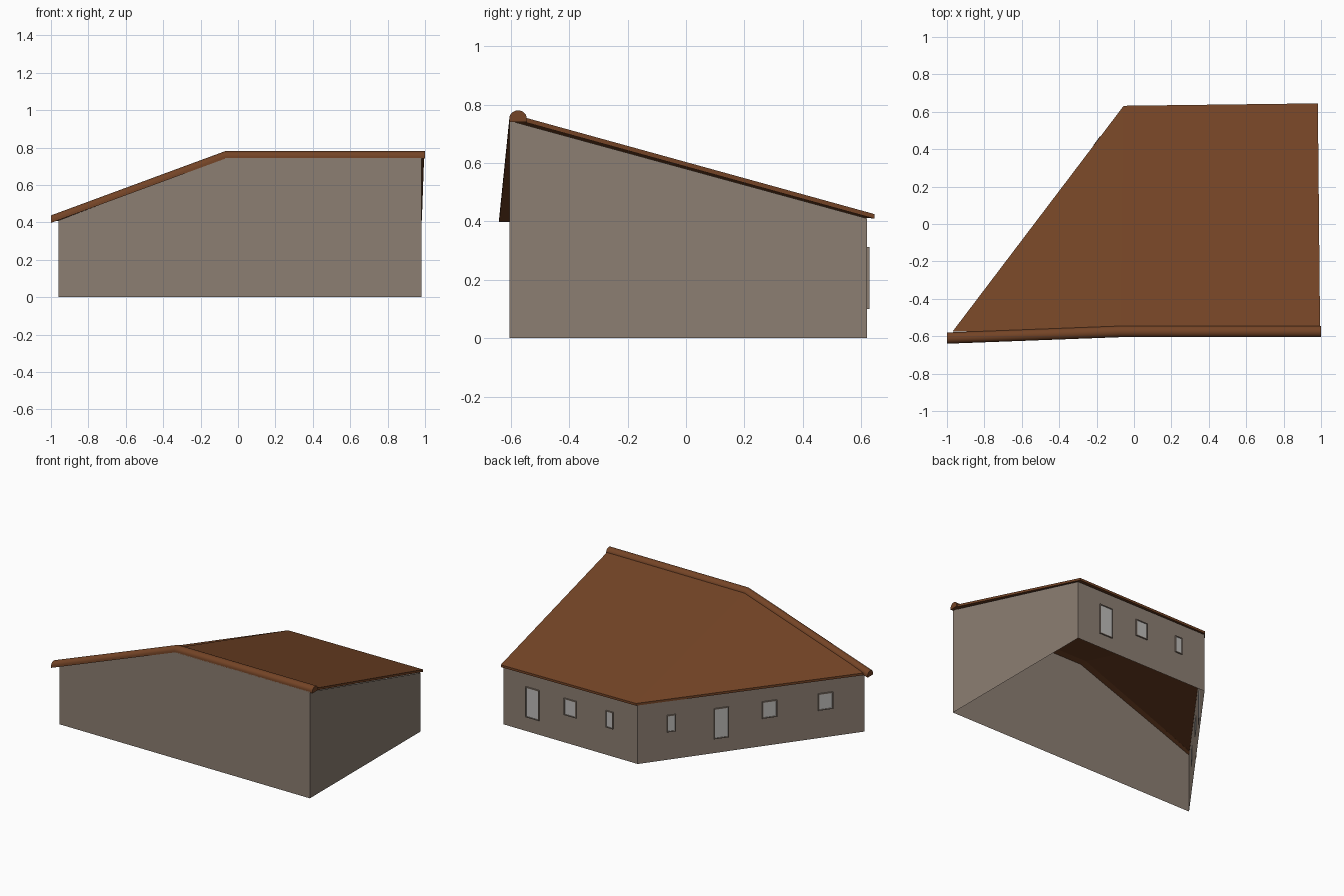
import bpy, bmesh, math
from mathutils import Vector, Matrix

if "Cube" in bpy.data.objects:
    bpy.data.objects.remove(bpy.data.objects["Cube"])


def srgb(r, g, b):
    f = lambda c: c / 12.92 if c <= 0.04045 else ((c + 0.055) / 1.055) ** 2.4
    return [f(c / 255) for c in (r, g, b)] + [1]


def material(name, rgb):
    m = bpy.data.materials.new(name)
    m.diffuse_color = srgb(*rgb)
    m.use_nodes = True
    m.node_tree.nodes["Principled BSDF"].inputs["Base Color"].default_value = m.diffuse_color
    return m


PLASTER = material("plaster", (140, 126, 114))
ROOF = material("roof_brown", (116, 68, 38))
GLASS = material("window_grey", (190, 188, 186))


def make(name, verts, faces, mat, smooth=False):
    me = bpy.data.meshes.new(name)
    me.from_pydata([tuple(v) for v in verts], [], faces)
    bm = bmesh.new()
    bm.from_mesh(me)
    bmesh.ops.recalc_face_normals(bm, faces=bm.faces)
    bm.to_mesh(me)
    bm.free()
    me.materials.append(mat)
    ob = bpy.data.objects.new(name, me)
    bpy.context.collection.objects.link(ob)
    if smooth:
        bpy.context.view_layer.objects.active = ob
        ob.select_set(True)
        bpy.ops.object.shade_smooth_by_angle(angle=math.radians(35))
        ob.select_set(False)
    return ob


# Walls: thin open shell, no floor
EAVE, RIDGE = 0.41, 0.745
left, mid, right_f = (-0.96, -0.605), (-0.07, -0.605), (0.98, -0.605)
right_b, corner = (0.98, 0.62), (-0.06, 0.62)
plan = [left, mid, right_f, right_b, corner]
tops = [EAVE, RIDGE, RIDGE, EAVE, EAVE]
verts = [(*p, 0) for p in plan] + [(*p, z) for p, z in zip(plan, tops)]
make("walls", verts, [(i, (i + 1) % 5, (i + 1) % 5 + 5, i + 5) for i in range(5)], PLASTER)

# Roof slab: two slopes meeting on a hip
T = 0.016
outline = [(-0.97, -0.575, 0.424), (-0.07, -0.575, 0.762), (0.995, -0.575, 0.762),
           (0.983, 0.645, 0.425), (-0.055, 0.632, 0.427)]
verts = outline + [(x, y, z - T) for x, y, z in outline]
faces = [(0, 1, 4), (1, 2, 3, 4), (5, 9, 6), (6, 9, 8, 7)]
faces += [(i, (i + 1) % 5, (i + 1) % 5 + 5, i + 5) for i in range(5)]
make("roof", verts, faces, ROOF)

# Rounded ridge cap swept along the top of the front wall
N = 12
profile = [(-0.545, 0.74)]
for i in range(N + 1):
    a = math.pi * i / N
    profile.append((-0.575 + 0.03 * math.cos(a), 0.752 + 0.028 * math.sin(a)))
profile.append((-0.605, 0.74))
stations = [(1.0, 0, 0), (-0.07, 0, 0), (-1.0, -0.035, -0.343)]
n = len(profile)
verts = [(x, y + dy, z + dz) for x, dy, dz in stations for y, z in profile]
faces = [(s * n + i, s * n + (i + 1) % n, (s + 1) * n + (i + 1) % n, (s + 1) * n + i)
         for s in range(2) for i in range(n)]
faces += [tuple(range(n)), tuple(range(2 * n, 3 * n))]
make("ridge_cap", verts, faces, ROOF, smooth=True)


# Windows: slim frame ring around a grey pane, placed along a wall
def window(name, a, b, s0, s1, z0, z1, f=0.006, depth=0.009):
    a, b = Vector((*a, 0)), Vector((*b, 0))
    u = (b - a).normalized()
    out = u.cross(Vector((0, 0, 1)))
    at = lambda s, z, d: a + u * s + out * d + Vector((0, 0, z))
    outer = [(s0, z0), (s1, z0), (s1, z1), (s0, z1)]
    inner = [(s0 + f, z0 + f), (s1 - f, z0 + f), (s1 - f, z1 - f), (s0 + f, z1 - f)]
    loops = [(outer, 0), (outer, depth), (inner, depth), (inner, 0)]
    vs = [at(s, z, d) for loop, d in loops for s, z in loop]
    fs = [(k * 4 + i, k * 4 + (i + 1) % 4, (k + 1) % 4 * 4 + (i + 1) % 4, (k + 1) % 4 * 4 + i)
          for k in range(4) for i in range(4)]
    make(name + "_frame", vs, fs, PLASTER)
    vs = [at(s, z, d) for d in (-0.003, 0.004) for s, z in inner]
    fs = [(0, 1, 2, 3), (4, 5, 6, 7)] + [(i, (i + 1) % 4, (i + 1) % 4 + 4, i + 4) for i in range(4)]
    make(name + "_pane", vs, fs, GLASS)


LOW, SILL, HEAD = 0.10, 0.195, 0.312
for i, (s0, s1, z0) in enumerate([(0.175, 0.28, LOW), (0.473, 0.567, SILL), (0.796, 0.852, SILL)]):
    window(f"back_window_{i + 1}", right_b, corner, s0, s1, z0, HEAD)
for i, (s0, s1, z0) in enumerate([(0.195, 0.255, SILL), (0.51, 0.61, LOW),
                                  (0.832, 0.932, SILL), (1.207, 1.307, SILL)]):
    window(f"side_window_{i + 1}", corner, left, s0, s1, z0, HEAD)
